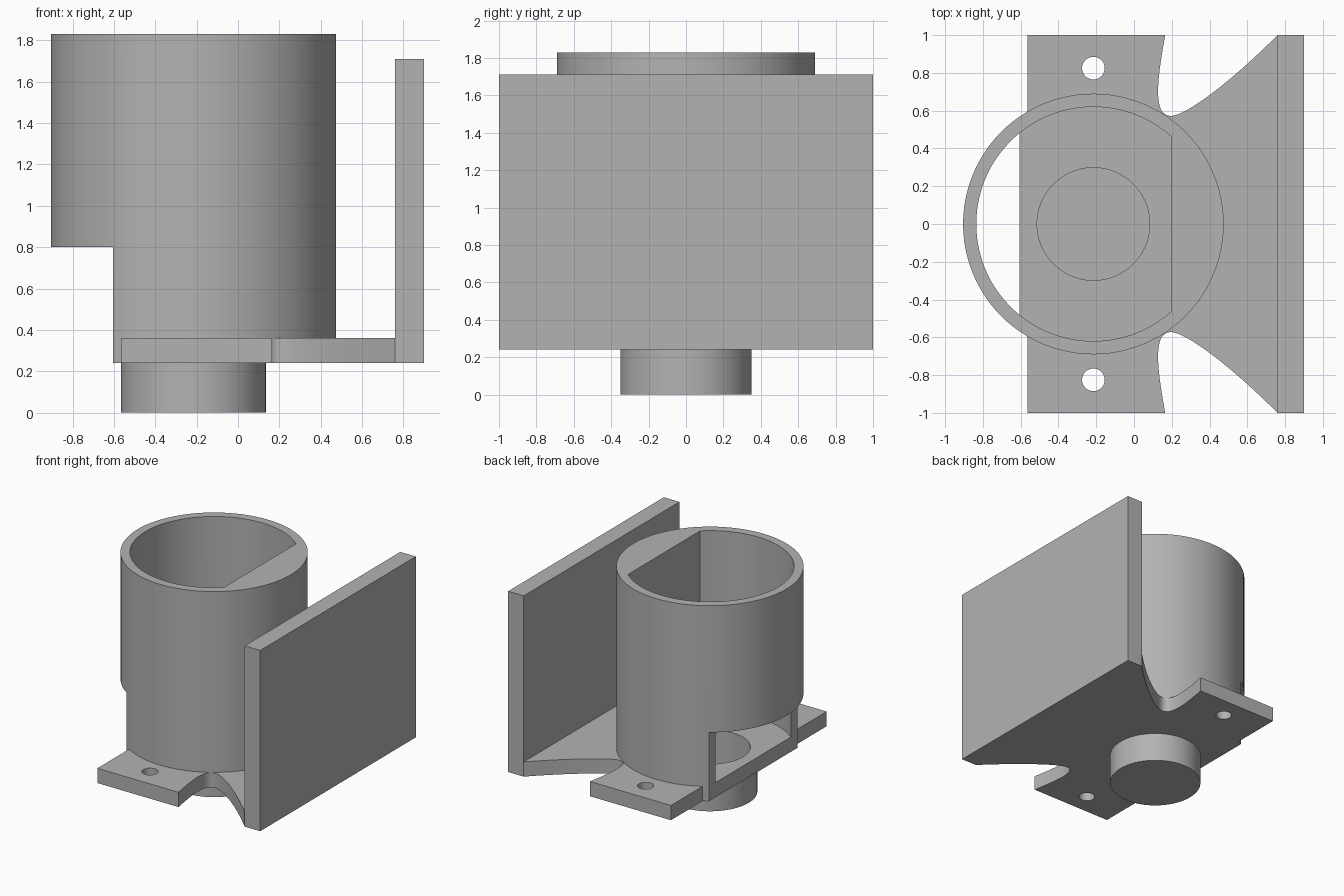
import bpy, bmesh, math
from mathutils import Vector
from mathutils.geometry import interpolate_bezier

cube = bpy.data.objects.get("Cube")
if cube:
    bpy.data.objects.remove(cube, do_unlink=True)

grey = bpy.data.materials.new("plain grey")
grey.use_nodes = True
grey.diffuse_color = (0.45, 0.45, 0.45, 1)
grey.node_tree.nodes["Principled BSDF"].inputs["Base Color"].default_value = (0.45, 0.45, 0.45, 1)

CX = -0.215                      # axis of the tube and boss
BASE, FLOOR, TOP = 0.24, 0.36, 1.83


def prism(name, outline, z0, z1):
    """Extrude a flat outline from z0 up to z1."""
    bm = bmesh.new()
    face = bm.faces.new([bm.verts.new((x, y, z0)) for x, y in outline])
    top = bmesh.ops.extrude_face_region(bm, geom=[face])["geom"]
    verts = [v for v in top if isinstance(v, bmesh.types.BMVert)]
    bmesh.ops.translate(bm, vec=(0, 0, z1 - z0), verts=verts)
    bmesh.ops.recalc_face_normals(bm, faces=bm.faces)
    mesh = bpy.data.meshes.new(name)
    bm.to_mesh(mesh)
    bm.free()
    mesh.materials.append(grey)
    ob = bpy.data.objects.new(name, mesh)
    bpy.context.collection.objects.link(ob)
    return ob


def circle(r, y=0, n=96):
    return [(CX + r * math.cos(2 * math.pi * i / n), y + r * math.sin(2 * math.pi * i / n))
            for i in range(n)]


def rect(x0, x1, y):
    return [(x0, -y), (x1, -y), (x1, y), (x0, y)]


def combine(target, tool, operation):
    """Apply a boolean and remove the tool."""
    mod = target.modifiers.new(operation.title(), "BOOLEAN")
    mod.operation, mod.object, mod.solver = operation, tool, "EXACT"
    bpy.context.view_layer.objects.active = target
    bpy.ops.object.modifier_apply(modifier=mod.name)
    bpy.data.objects.remove(tool, do_unlink=True)


# Base plate with a curved notch on each side
def bezier(*pts):
    return [p.to_2d() for p in interpolate_bezier(*[Vector((*p, 0)) for p in pts], 24)]


notch = (bezier((0.165, 1), (0.13, 0.8), (0.09, 0.572), (0.195, 0.572))
         + bezier((0.195, 0.572), (0.27, 0.572), (0.5, 0.74), (0.76, 1))[1:])
half = [(-0.565, 1)] + [tuple(p) for p in notch] + [(0.9, 1)]
outline = half + [(x, -y) for x, y in reversed(half)]
bracket = prism("holder_bracket", outline, BASE, FLOOR)

# Upright wall, tube body and boss underneath
combine(bracket, prism("upright_wall", rect(0.76, 0.9, 1), BASE, 1.71), "UNION")
combine(bracket, prism("tube_body", circle(0.69), BASE, TOP), "UNION")
combine(bracket, prism("bottom_boss", circle(0.35), 0, FLOOR - 0.06), "UNION")

# D-shaped bore: circle cut off by a flat on one side
flat_x = 0.197
a = math.acos((flat_x - CX) / 0.62)
steps = 72
bore = [(CX + 0.62 * math.cos(t), 0.62 * math.sin(t))
        for t in (a + (2 * math.pi - 2 * a) * i / steps for i in range(steps + 1))]
combine(bracket, prism("bore_cutter", bore, FLOOR, TOP + 0.2), "DIFFERENCE")

# Side opening, round pocket and screw holes
combine(bracket, prism("opening_cutter", rect(-1.2, -0.605, 0.8), 0.1, 0.8), "DIFFERENCE")
combine(bracket, prism("pocket_cutter", circle(0.298), 0.06, 0.5), "DIFFERENCE")
for side in (-1, 1):
    hole = prism("screw_hole_cutter", circle(0.06, side * 0.825, 32), 0.1, 0.5)
    combine(bracket, hole, "DIFFERENCE")

# Smooth curved faces, sharp edges
bpy.ops.object.select_all(action="DESELECT")
bracket.select_set(True)
bpy.context.view_layer.objects.active = bracket
bpy.ops.object.shade_smooth_by_angle(angle=math.radians(30))
